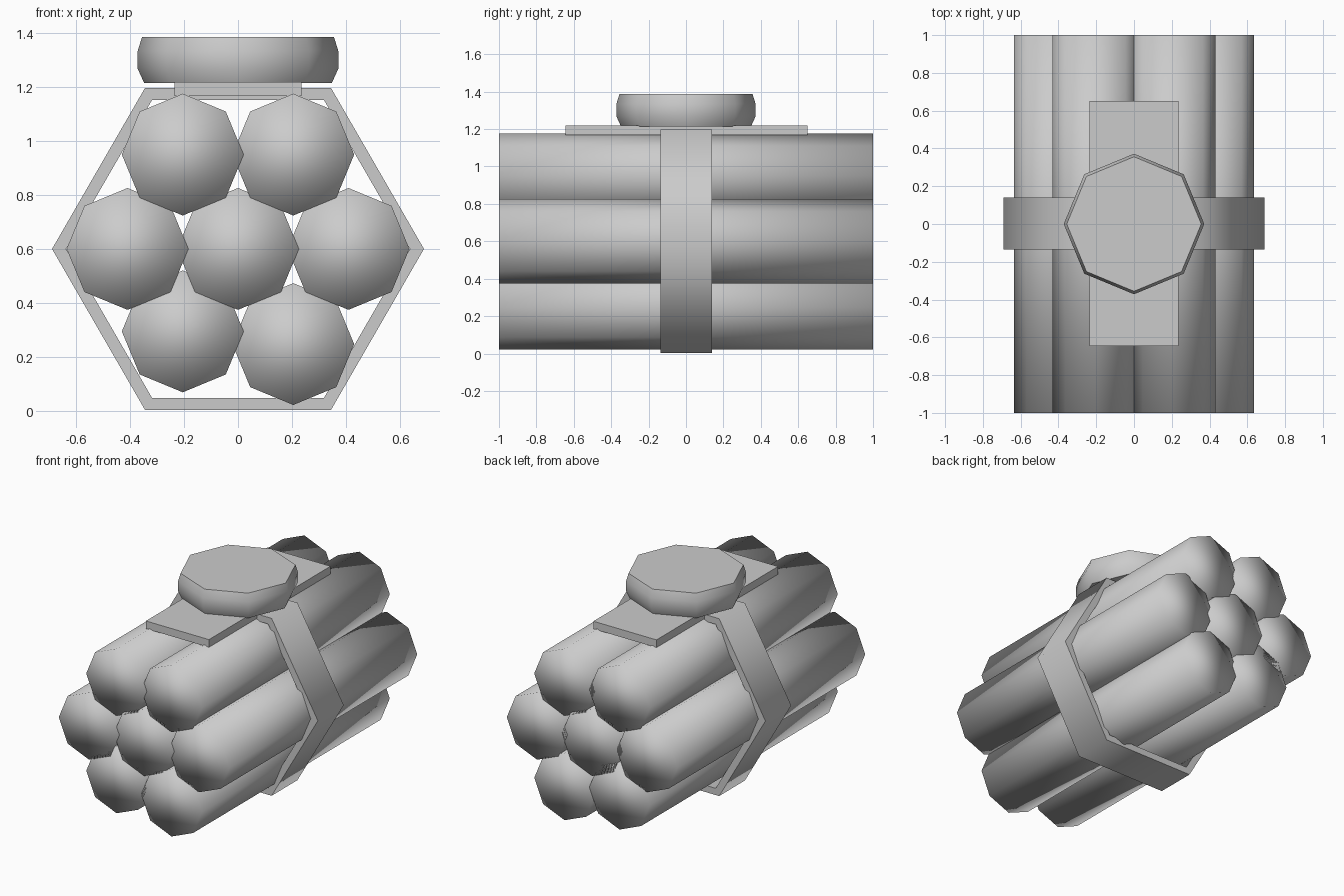
import bpy, bmesh
from math import cos, sin, pi, radians

if "Cube" in bpy.data.objects:
    bpy.data.objects.remove(bpy.data.objects["Cube"])


def make_object(name, bm, angle=None):
    bmesh.ops.recalc_face_normals(bm, faces=bm.faces)
    mesh = bpy.data.meshes.new(name)
    bm.to_mesh(mesh)
    bm.free()
    obj = bpy.data.objects.new(name, mesh)
    bpy.context.collection.objects.link(obj)
    bpy.ops.object.select_all(action='DESELECT')
    bpy.context.view_layer.objects.active = obj
    obj.select_set(True)
    if angle is None:
        bpy.ops.object.shade_smooth()
    else:
        bpy.ops.object.shade_smooth_by_angle(angle=radians(angle))
    return obj


def loft(bm, rings, closed=False):
    """Bridge rings of points; cap the ends, or join last to first if closed."""
    loops = [[bm.verts.new(p) for p in ring] for ring in rings]
    pairs = list(zip(loops, loops[1:]))
    if closed:
        pairs.append((loops[-1], loops[0]))
    else:
        bm.faces.new(loops[0])
        bm.faces.new(loops[-1])
    for a, b in pairs:
        for i in range(len(a)):
            j = (i + 1) % len(a)
            bm.faces.new((a[i], a[j], b[j], b[i]))


def ring_xz(r, y, n, cx=0, cz=0):
    return [(cx + r * cos(2 * pi * i / n), y, cz + r * sin(2 * pi * i / n)) for i in range(n)]


# Bundle of seven octagonal sticks, softly shaded over the end caps
centres = [(-0.205, 0.95), (0.205, 0.95), (-0.41, 0.6), (0, 0.6), (0.41, 0.6),
           (-0.205, 0.294), (0.205, 0.247)]
for k, (x, z) in enumerate(centres):
    bm = bmesh.new()
    loft(bm, [ring_xz(0.226, y, 8, x, z) for y in (-1, 1)])
    make_object(f"stick_{k + 1}", bm)

# Hexagonal strap around the bundle
bm = bmesh.new()
section = [(0.69, -0.135), (0.69, 0.14), (0.638, 0.14), (0.638, -0.135)]
loft(bm, [ring_xz(r, y, 6, 0, 0.6) for r, y in section], closed=True)
make_object("strap", bm, 70)

# Flat mounting plate on top
bm = bmesh.new()
loft(bm, [[(-0.235, -0.645, z), (0.235, -0.645, z), (0.235, 0.65, z), (-0.235, 0.65, z)]
          for z in (1.168, 1.22)])
make_object("mounting_plate", bm, 30)

# Octagonal timer disc with rounded rim
bm = bmesh.new()
profile = [(0.348, 1.215), (0.372, 1.268), (0.372, 1.335), (0.356, 1.387)]
loft(bm, [[(x, y, z) for x, _, y in ring_xz(r, 0, 8)] for r, z in profile])
make_object("timer_disc", bm, 50)
